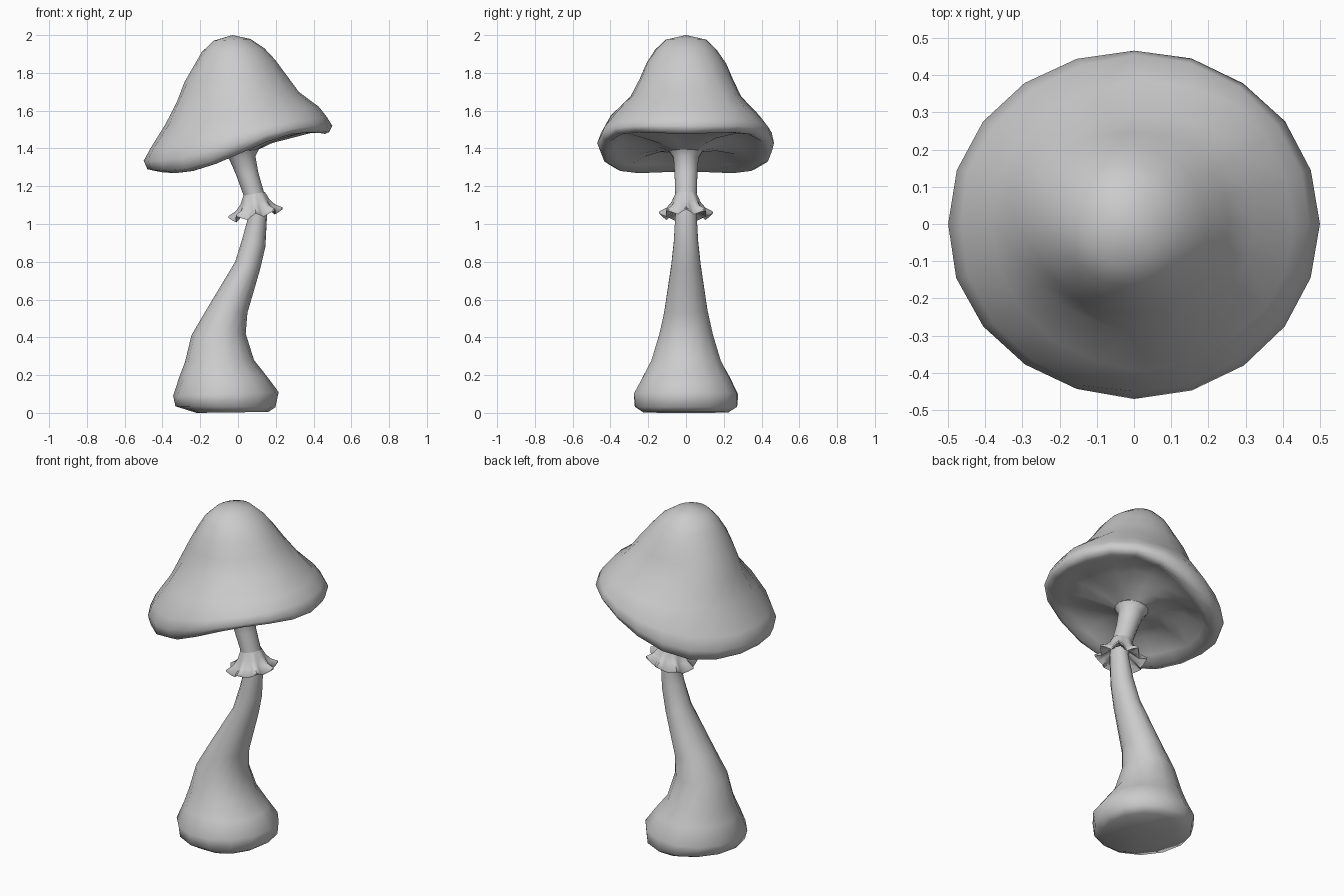
import bpy, bmesh, math, random

random.seed(4)

mat = bpy.data.materials.new("pale grey")
mat.diffuse_color = (0.6, 0.6, 0.6, 1)


def loft(name, rings, angle, start=None, end=None):
    """Skin closed rings of points; start / end are optional tip points."""
    bm = bmesh.new()
    loops = [[bm.verts.new(p) for p in r] for r in rings]
    n = len(loops[0])
    for a, b in zip(loops, loops[1:]):
        for i in range(n):
            j = (i + 1) % n
            bm.faces.new((a[i], a[j], b[j], b[i]))
    for tip, lp in ((start, loops[0]), (end, loops[-1])):
        if tip:
            v = bm.verts.new(tip)
            for i in range(n):
                bm.faces.new((lp[i], lp[(i + 1) % n], v))
    bmesh.ops.recalc_face_normals(bm, faces=bm.faces)
    me = bpy.data.meshes.new(name)
    bm.to_mesh(me)
    bm.free()
    me.materials.append(mat)
    ob = bpy.data.objects.new(name, me)
    bpy.context.collection.objects.link(ob)
    bpy.ops.object.select_all(action='DESELECT')
    ob.select_set(True)
    bpy.context.view_layer.objects.active = ob
    bpy.ops.object.shade_smooth_by_angle(angle=math.radians(angle))
    return ob


def ring(xl, zl, xr, zr, ry, n, bend=0.0, jitter=0.0, crease=0.0):
    """Tilted oval from its left and right points and its half depth."""
    pts = []
    for i in range(n):
        t = 2 * math.pi * i / n
        c, s = math.cos(t), math.sin(t)
        k = 1 + random.uniform(-jitter, jitter)
        pts.append(((xl + xr) / 2 + (xr - xl) / 2 * c * k, ry * s * k,
                    (zl + zr) / 2 + (zr - zl) / 2 * c + bend * c * (1 - c * c)
                    + crease * math.cos(5 * t + 0.6)))
    return pts


# stem: bulbous foot, S-shaped neck, flare into the underside of the cap
stem_rows = [
    (-0.22, 0.0, 0.16, 0.005, 0.23), (-0.33, 0.035, 0.20, 0.03, 0.275),
    (-0.345, 0.09, 0.215, 0.11, 0.28), (-0.31, 0.19, 0.155, 0.19, 0.235),
    (-0.28, 0.27, 0.085, 0.28, 0.19), (-0.245, 0.41, 0.042, 0.42, 0.146),
    (-0.165, 0.55, 0.05, 0.53, 0.117), (-0.015, 0.80, 0.117, 0.76, 0.08),
    (0.025, 0.93, 0.145, 0.88, 0.066), (0.06, 1.06, 0.155, 1.07, 0.057),
    (0.03, 1.15, 0.14, 1.16, 0.058), (-0.01, 1.26, 0.108, 1.27, 0.062),
    (-0.045, 1.34, 0.092, 1.36, 0.068), (-0.075, 1.375, 0.11, 1.395, 0.09)]
loft("stem", [ring(*r, 14, jitter=0.015 if 0 < i < 6 else 0) for i, r in enumerate(stem_rows)],
     60, start=(-0.03, 0, 0.003))

# cap: creased underside, rolled rim, then the lumpy dome up to the crown
cap_rows = [
    (-0.075, 1.375, 0.11, 1.395, 0.09, 0, 0, 0),
    (-0.15, 1.385, 0.19, 1.435, 0.17, 0.02, 0, 0.012),
    (-0.27, 1.365, 0.30, 1.465, 0.27, 0.05, 0.02, 0.018),
    (-0.38, 1.315, 0.40, 1.483, 0.375, 0.09, 0.01, 0.01),
    (-0.42, 1.278, 0.46, 1.477, 0.425, 0.1, 0.01, 0),
    (-0.48, 1.29, 0.482, 1.487, 0.455, 0.1, 0.005, 0),
    (-0.50, 1.335, 0.50, 1.52, 0.468, 0.06, 0.005, 0),
    (-0.467, 1.40, 0.475, 1.565, 0.452, 0.03, 0.01, 0),
    (-0.38, 1.53, 0.43, 1.62, 0.385, 0, 0.01, 0),
    (-0.325, 1.65, 0.325, 1.70, 0.29, 0, 0.015, 0),
    (-0.28, 1.75, 0.255, 1.79, 0.245, 0, 0.015, 0),
    (-0.235, 1.83, 0.195, 1.87, 0.21, 0, 0.015, 0),
    (-0.19, 1.91, 0.14, 1.93, 0.165, 0, 0.01, 0),
    (-0.13, 1.97, 0.065, 1.98, 0.11, 0, 0, 0)]
cap = loft("cap", [ring(a, b, c, d, e, 20, f, g, h) for a, b, c, d, e, f, g, h in cap_rows],
           75, end=(-0.03, 0, 2.0))

# soft dents (negative) and knobs (positive) on the dome
lumps = [((-0.20, -0.27, 1.62), -0.02), ((0.20, -0.22, 1.70), -0.01),
         ((-0.27, 0.18, 1.68), 0.02), ((0.24, 0.22, 1.69), 0.035),
         ((0.02, -0.36, 1.62), 0.015)]
for v in cap.data.vertices:
    if v.co.z > 1.55:
        for p, h in lumps:
            d = math.dist(v.co, p)
            r = math.hypot(v.co.x, v.co.y) or 1
            k = 1 + h * math.exp(-(d / 0.12) ** 2) / r
            v.co.x *= k
            v.co.y *= k


# frilled skirt round the neck, with a thin folded-under lip
def frill(cx, cz, r, wave, n=32):
    pts = []
    for i in range(n):
        t = 2 * math.pi * i / n
        w = math.cos(8 * t)
        rr = r + wave * w
        pts.append((cx + rr * math.cos(t), rr * math.sin(t),
                    cz + 0.18 * r * math.cos(t) + 0.8 * wave * w))
    return pts


loft("skirt", [frill(0.085, 1.16, 0.057, 0), frill(0.09, 1.115, 0.075, 0.002),
               frill(0.093, 1.08, 0.095, 0.008), frill(0.093, 1.052, 0.128, 0.016),
               frill(0.093, 1.042, 0.126, 0.016), frill(0.095, 1.06, 0.09, 0.008),
               frill(0.10, 1.09, 0.05, 0)], 60)
